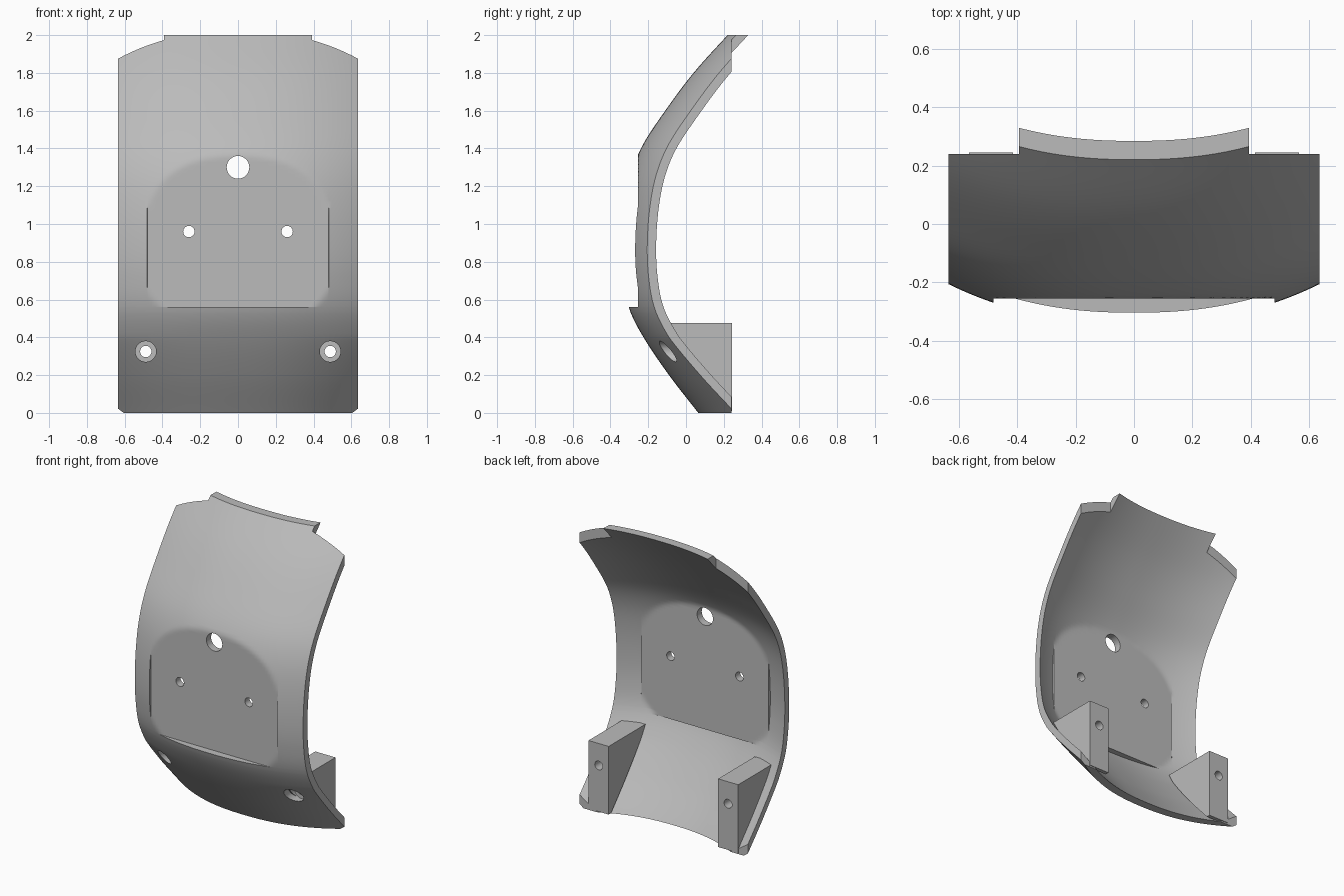
import bpy, bmesh, math

cube = bpy.data.objects.get("Cube")
if cube:
    bpy.data.objects.remove(cube, do_unlink=True)

grey = bpy.data.materials.new("plain_grey")
grey.use_nodes = True
grey.diffuse_color = (0.5, 0.5, 0.5, 1)
grey.node_tree.nodes["Principled BSDF"].inputs["Base Color"].default_value = (0.5, 0.5, 0.5, 1)

HALF, WALL, FLAT, BACK = 0.635, 0.047, -0.255, 0.24

# Centre line of the curved plate as (z, y)
SPINE = [(-0.2, 0.22), (0, 0.065), (0.2, -0.09), (0.4, -0.225), (0.55, -0.3),
         (0.72, -0.333), (0.9, -0.34), (1.1, -0.325), (1.27, -0.29),
         (1.42, -0.228), (1.6, -0.11), (1.8, 0.04), (2, 0.22), (2.2, 0.41)]


def spine(z):
    """Smooth interpolation along the centre line."""
    i = 1
    while i < len(SPINE) - 3 and z > SPINE[i + 1][0]:
        i += 1
    (za, ya), (zb, yb), (zc, yc), (zd, yd) = SPINE[i - 1:i + 3]
    h = zc - zb
    s = (z - zb) / h
    m, n = (yc - ya) / (zc - za) * h, (yd - yb) / (zd - zb) * h
    return ((2*s**3 - 3*s**2 + 1) * yb + (s**3 - 2*s**2 + s) * m
            + (3*s**2 - 2*s**3) * yc + (s**3 - s**2) * n)


def dome(x, z):
    bend = 0.384 * abs(x) ** 2.3
    return spine(z) + bend * (1 + 0.45 * max(0, (0.4 - z) / 0.4))


def outer(x, z):
    y = dome(x, z)
    return max(y, FLAT) if z > 0.5605 and abs(x) < 0.4805 else y


def inner(x, z):
    slope = (spine(z + 0.01) - spine(z - 0.01)) / 0.02
    y = dome(x, z) + WALL * math.hypot(1, slope)
    return max(y, FLAT + 0.05) if z > 0.5305 and abs(x) < 0.4805 else y


def add_object(name, bm):
    bmesh.ops.recalc_face_normals(bm, faces=bm.faces)
    mesh = bpy.data.meshes.new(name)
    bm.to_mesh(mesh)
    bm.free()
    obj = bpy.data.objects.new(name, mesh)
    bpy.context.collection.objects.link(obj)
    mesh.materials.append(grey)
    return obj


def box_cutter(x0, x1, y0, y1, z0, z1):
    bpy.ops.mesh.primitive_cube_add(
        size=1, location=((x0 + x1) / 2, (y0 + y1) / 2, (z0 + z1) / 2))
    obj = bpy.context.object
    obj.scale = (x1 - x0, y1 - y0, z1 - z0)
    return obj


def hole_cutter(x, z, radius, y0=-1, y1=1):
    bpy.ops.mesh.primitive_cylinder_add(
        vertices=32, radius=radius, depth=y1 - y0,
        location=(x, (y0 + y1) / 2, z), rotation=(math.pi / 2, 0, 0))
    return bpy.context.object


def carve(obj, cutters):
    bpy.context.view_layer.objects.active = obj
    for cutter in cutters:
        cutter.hide_render = True
        mod = obj.modifiers.new("cut", 'BOOLEAN')
        mod.operation = 'DIFFERENCE'
        mod.solver = 'EXACT'
        mod.object = cutter
        bpy.ops.object.modifier_apply(modifier=mod.name)


def shade(obj, degrees):
    bpy.ops.object.select_all(action='DESELECT')
    obj.select_set(True)
    bpy.context.view_layer.objects.active = obj
    bpy.ops.object.shade_smooth_by_angle(angle=math.radians(degrees))


# Curved shell: front and back skins joined round the rim
xs = sorted([HALF * (i / 32 - 1) for i in range(65)] + [-0.481, -0.48, 0.48, 0.481])
zs = sorted([-0.1 + 0.0201 * i for i in range(111)] + [0.53, 0.531, 0.56, 0.561])
bm = bmesh.new()
front, back = [[[bm.verts.new((x, skin(x, z), z)) for x in xs] for z in zs]
               for skin in (outer, inner)]
for grid in (front, back):
    for low, high in zip(grid, grid[1:]):
        for i in range(len(xs) - 1):
            bm.faces.new((low[i], low[i + 1], high[i + 1], high[i]))
for row in (0, -1):
    for i in range(len(xs) - 1):
        bm.faces.new((front[row][i], front[row][i + 1], back[row][i + 1], back[row][i]))
for col in (0, -1):
    for j in range(len(zs) - 1):
        bm.faces.new((front[j][col], front[j + 1][col], back[j + 1][col], back[j][col]))
shell = add_object("curved_shell", bm)

# Mounting blocks behind the lower corners, fitted to the shell
blocks = []
for side, name in ((1, "left_mount_block"), (-1, "right_mount_block")):
    bm = bmesh.new()
    steps = [0.475 - 0.465 * i / 12 for i in range(13)]
    profile = [(min(dome(0.565, z) + 0.012, BACK - 0.01), z) for z in steps]
    profile += [(BACK + 0.004, 0.01), (BACK + 0.004, 0.475)]
    face = bm.faces.new([bm.verts.new((side * 0.413, y, z)) for y, z in profile])
    ext = bmesh.ops.extrude_face_region(bm, geom=[face])["geom"]
    bmesh.ops.translate(bm, vec=(side * 0.152, 0, 0),
                        verts=[v for v in ext if isinstance(v, bmesh.types.BMVert)])
    blocks.append(add_object(name, bm))

# Trim the shell: top, bottom and the set-back side edges
trims = [box_cutter(-1, 1, -1, 1, 2, 3), box_cutter(-1, 1, -1, 1, -1, 0),
         box_cutter(0.393, 1, BACK, 1, -0.5, 2.5), box_cutter(-1, -0.393, BACK, 1, -0.5, 2.5)]
carve(shell, trims)

# Holes in the flat pad, and counterbored screw holes in the corners
pad_holes = [hole_cutter(0, 1.3, 0.06)]
screw_holes = []
for side in (1, -1):
    pad_holes.append(hole_cutter(side * 0.26, 0.96, 0.03))
    screw_holes.append([hole_cutter(side * 0.488, 0.325, 0.055, -1, -0.01),
                        hole_cutter(side * 0.488, 0.325, 0.03)])
carve(shell, pad_holes + screw_holes[0] + screw_holes[1])
for block, cutters in zip(blocks, screw_holes):
    carve(block, cutters)

for cutter in trims + pad_holes + screw_holes[0] + screw_holes[1]:
    bpy.data.objects.remove(cutter, do_unlink=True)

shade(shell, 30)
for block in blocks:
    shade(block, 30)
